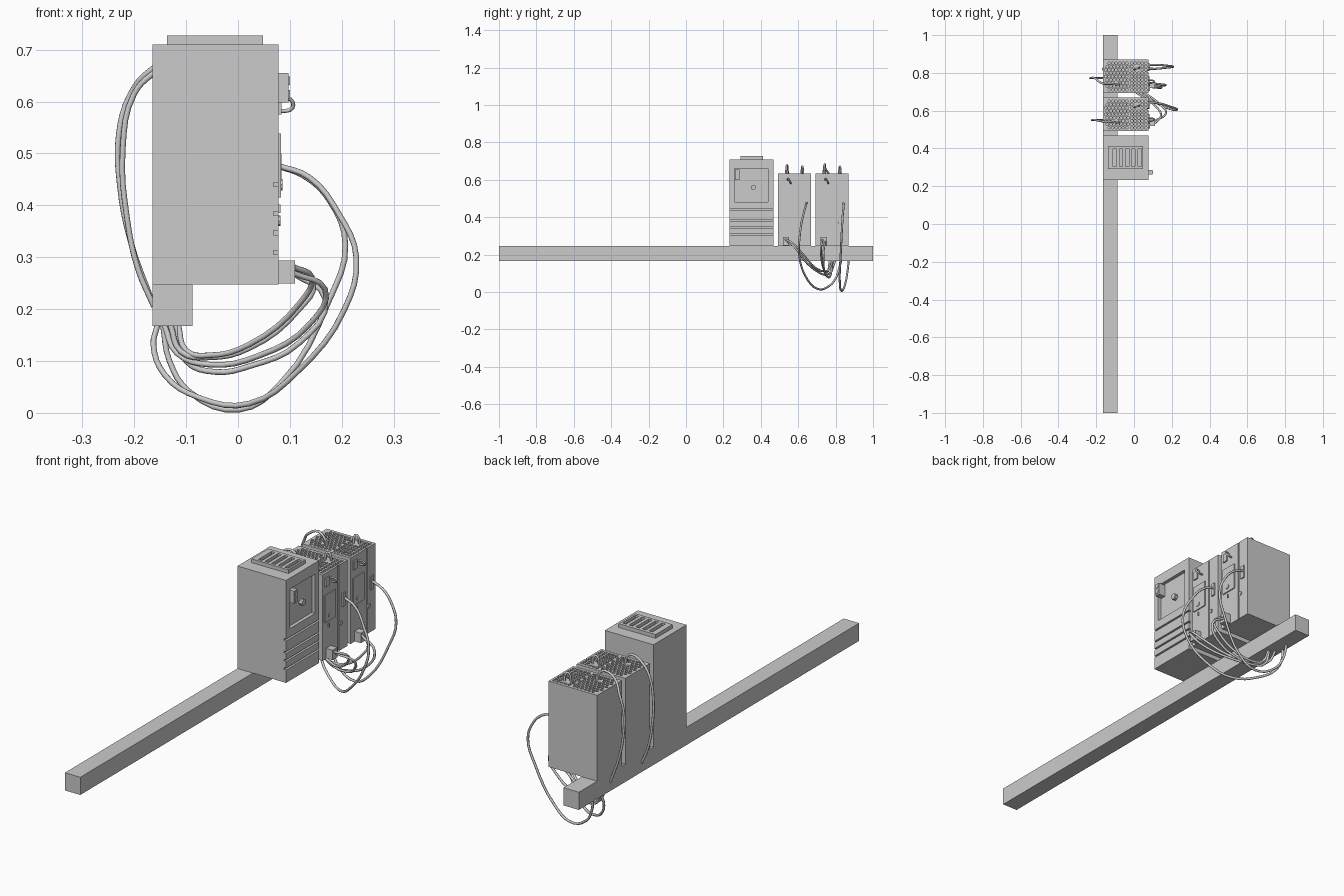
import bpy, bmesh, math
from mathutils import Matrix, Vector


def add_box(bm, lo, hi):
    lo, hi = Vector(lo), Vector(hi)
    m = Matrix.Translation((lo + hi) / 2) @ Matrix.Diagonal((*(hi - lo), 1))
    bmesh.ops.create_cube(bm, size=1, matrix=m)


def add_cyl(bm, c, r, depth, sides=6, axis='Z'):
    m = Matrix.Translation(c)
    if axis == 'X':
        m = m @ Matrix.Rotation(math.pi / 2, 4, 'Y')
    bmesh.ops.create_cone(bm, cap_ends=True, segments=sides, radius1=r,
                          radius2=r, depth=depth, matrix=m)


def finish(bm, name):
    me = bpy.data.meshes.new(name)
    bm.to_mesh(me)
    bm.free()
    ob = bpy.data.objects.new(name, me)
    bpy.context.collection.objects.link(ob)
    return ob


def boxes(name, *pairs):
    bm = bmesh.new()
    for lo, hi in pairs:
        add_box(bm, lo, hi)
    return finish(bm, name)


def carve(ob, cutter):
    mod = ob.modifiers.new("cut", 'BOOLEAN')
    mod.operation, mod.object, mod.solver = 'DIFFERENCE', cutter, 'EXACT'
    dg = bpy.context.evaluated_depsgraph_get()
    me = bpy.data.meshes.new_from_object(ob.evaluated_get(dg))
    ob.modifiers.clear()
    if len(me.polygons) > 5:
        ob.data = me
    bpy.data.objects.remove(cutter)


def cable(name, pts, r=0.0055):
    cu = bpy.data.curves.new(name, 'CURVE')
    cu.dimensions = '3D'
    cu.bevel_depth, cu.bevel_resolution = r, 2
    cu.resolution_u, cu.use_fill_caps = 4, True
    sp = cu.splines.new('BEZIER')
    sp.bezier_points.add(len(pts) - 1)
    for bp, p in zip(sp.bezier_points, pts):
        bp.co = p
        bp.handle_left_type = bp.handle_right_type = 'AUTO'
    ob = bpy.data.objects.new(name, cu)
    bpy.context.collection.objects.link(ob)


BACK, FRONT = -0.165, 0.078

# Mounting rail
boxes("rail", ((BACK, -1, 0.167), (-0.088, 1, 0.247)))

# Large cabinet with recessed display and lower grooves
cab = boxes("large_cabinet", ((BACK, 0.232, 0.247), (FRONT, 0.468, 0.71)))
cuts = [((0.062, 0.258, 0.482), (0.1, 0.438, 0.66))]
cuts += [((0.068, 0.2, z), (0.1, 0.5, z + 0.008)) for z in (0.305, 0.343, 0.38, 0.436)]
carve(cab, boxes("cabinet_cutter", *cuts))

# Roof vent plate with five slots
vent = boxes("roof_vent", ((-0.137, 0.292, 0.705), (0.048, 0.412, 0.727)))
carve(vent, boxes("vent_cutter", *[((x - 0.009, 0.304, 0.714), (x + 0.009, 0.398, 0.75))
                                   for x in (-0.102, -0.069, -0.036, -0.003, 0.03)]))

# Cabinet latch and display knob
boxes("cabinet_latch", ((0.06, 0.262, 0.598), (0.097, 0.286, 0.655)),
      ((0.097, 0.266, 0.606), (0.1, 0.282, 0.622)), ((0.097, 0.266, 0.632), (0.1, 0.282, 0.648)))
bm = bmesh.new()
add_cyl(bm, (0.069, 0.36, 0.56), 0.014, 0.018, 8, 'X')
finish(bm, "display_knob")

# Two narrow modules
for n, y0 in enumerate((0.492, 0.693), 1):
    pre = f"module_{n}_"
    body = boxes(pre + "body", ((BACK, y0, 0.247), (FRONT, y0 + 0.177, 0.635)))

    # Roof perforations, then the face seam, are cut in
    bm = bmesh.new()
    for row in range(9):
        y = y0 + 0.018 + row * 0.0175
        for col in range(7):
            x = -0.15 + col * 0.0185 + (row % 2) * 0.009
            if abs(x + 0.085) + abs(y - y0 - 0.088) < 0.125 and (row, col) != (2, 3):
                add_cyl(bm, (x, y, 0.635), 0.0075, 0.03)
        for col in range(5):
            x = -0.012 + col * 0.0185
            if not (abs(x - 0.015) < 0.016 and row in (6, 7)):
                add_cyl(bm, (x, y, 0.635), 0.0075, 0.03)
    carve(body, finish(bm, pre + "hole_cutter"))
    carve(body, boxes(pre + "seam_cutter", ((0.072, y0 + 0.112, 0.2), (0.1, y0 + 0.119, 0.7))))

    # Raised door, socket, tab, side strip and lower plug
    boxes(pre + "door", ((0.07, y0 + 0.012, 0.415), (0.083, y0 + 0.09, 0.538)))
    boxes(pre + "socket", ((0.07, y0 + 0.015, 0.575), (0.084, y0 + 0.04, 0.615)))
    boxes(pre + "slot_tab", ((0.07, y0 + 0.04, 0.385), (0.082, y0 + 0.046, 0.402)))
    boxes(pre + "side_strip", ((0.07, y0 + 0.136, 0.44), (0.084, y0 + 0.156, 0.5)))
    boxes(pre + "plug", ((0.07, y0 + 0.026, 0.249), (0.11, y0 + 0.06, 0.294)))
    bm = bmesh.new()
    add_cyl(bm, (0.079, y0 + 0.045, 0.44), 0.011, 0.014, 8, 'X')
    add_cyl(bm, (0.076, y0 + 0.128, 0.37), 0.01, 0.012, 8, 'X')
    add_cyl(bm, (-0.075, y0 + 0.046, 0.642), 0.009, 0.024, 8)
    finish(bm, pre + "knobs")

    # Small looped leads on the face and the roof
    cable(pre + "face_lead", [(0.076, y0 + 0.05, 0.6), (0.098, y0 + 0.055, 0.606),
                              (0.105, y0 + 0.065, 0.588), (0.076, y0 + 0.068, 0.581)], 0.004)
    cable(pre + "roof_ring", [(0.003, y0 + 0.125, 0.632), (0.005, y0 + 0.127, 0.66),
                              (0.015, y0 + 0.13, 0.672), (0.025, y0 + 0.133, 0.66),
                              (0.027, y0 + 0.135, 0.632)], 0.005)

    # Rear cable from roof to the back of the rail
    ys, yb = y0 + 0.046, (0.55, 0.772)[n - 1]
    bow = ([(-0.166, 0.652), (-0.2, 0.615), (-0.222, 0.51), (-0.213, 0.37), (-0.192, 0.275), (-0.162, 0.205)],
           [(-0.166, 0.662), (-0.208, 0.613), (-0.23, 0.535), (-0.228, 0.44), (-0.208, 0.334), (-0.162, 0.205)])[n - 1]
    cable(pre + "rear_cable", [(-0.075, ys, 0.64), (-0.09, ys, 0.67), (-0.12, ys + 0.003, 0.672 + n * 0.006)]
          + [(x, ys + 0.005 if i == 0 else yb, z) for i, (x, z) in enumerate(bow)])

# Long front loops hanging down to the rail underside
cable("front_loop_1", [(0.075, 0.645, 0.477), (0.137, 0.638, 0.454), (0.195, 0.62, 0.382),
      (0.228, 0.608, 0.3), (0.205, 0.605, 0.199), (0.118, 0.64, 0.083), (0.022, 0.7, 0.018),
      (-0.074, 0.76, 0.029), (-0.141, 0.8, 0.073), (-0.163, 0.82, 0.131), (-0.155, 0.83, 0.17)])
cable("front_loop_2", [(0.075, 0.842, 0.477), (0.13, 0.842, 0.455), (0.176, 0.838, 0.41),
      (0.207, 0.833, 0.324), (0.176, 0.828, 0.218), (0.08, 0.822, 0.054), (0.003, 0.83, 0.0065),
      (-0.093, 0.85, 0.04), (-0.132, 0.862, 0.1), (-0.145, 0.87, 0.17)])

# Pairs of lower cables from each plug to the rail underside
xz = {"a": [(0.105, 0.282), (0.142, 0.262), (0.118, 0.21), (0.022, 0.132), (-0.055, 0.111), (-0.1, 0.12), (-0.115, 0.17)],
      "b": [(0.105, 0.27), (0.168, 0.238), (0.137, 0.17), (0.04, 0.11), (-0.055, 0.093), (-0.118, 0.115), (-0.142, 0.17)],
      "c": [(0.105, 0.282), (0.145, 0.25), (0.118, 0.2), (0.022, 0.125), (-0.055, 0.107), (-0.11, 0.118), (-0.13, 0.17)],
      "d": [(0.105, 0.27), (0.168, 0.22), (0.118, 0.135), (0.022, 0.09), (-0.045, 0.079), (-0.1, 0.1), (-0.12, 0.17)]}
run1 = (0.535, 0.575, 0.625, 0.695, 0.745, 0.77, 0.79)
run2 = (0.736, 0.728, 0.728, 0.742, 0.757, 0.767, 0.775)
for key, run, off in (("a", run1, -0.006), ("b", run1, 0.008), ("c", run2, -0.006), ("d", run2, 0.008)):
    cable("lower_cable_" + key, [(x, y + off, z) for (x, z), y in zip(xz[key], run)])
